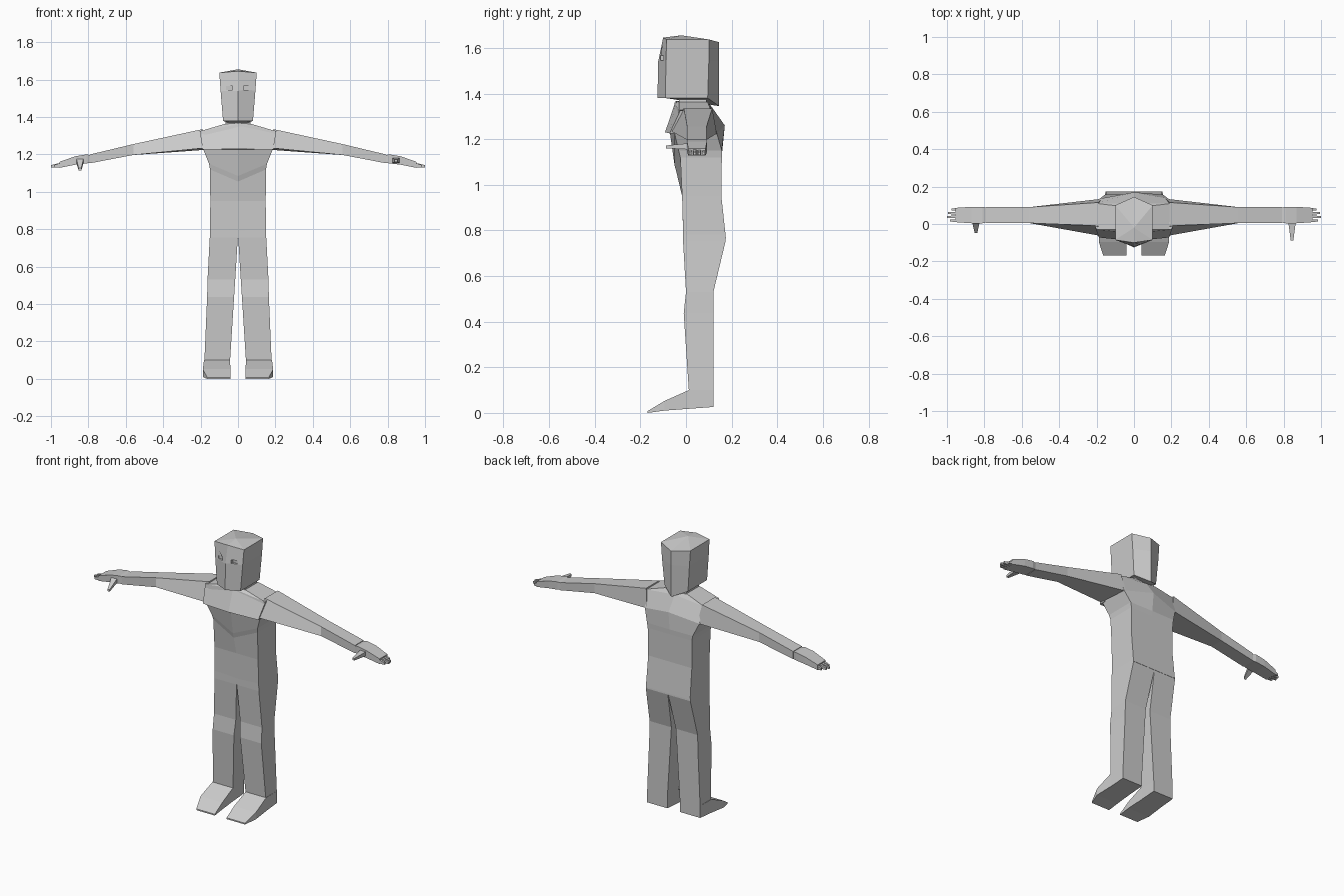
import bpy, bmesh

grey = bpy.data.materials.new("plain grey")
grey.diffuse_color = (0.6, 0.6, 0.6, 1)


def loft(name, rings, peak=None):
    """Skin closed rings of equal length; the last ring may end in a peak."""
    bm = bmesh.new()
    rows = [[bm.verts.new(p) for p in ring] for ring in rings]
    n = len(rows[0])
    for a, b in zip(rows, rows[1:]):
        for i in range(n):
            j = (i + 1) % n
            bm.faces.new((a[i], a[j], b[j], b[i]))
    bm.faces.new(rows[0])
    if peak:
        top = bm.verts.new(peak)
        for i in range(n):
            bm.faces.new((rows[-1][i], rows[-1][(i + 1) % n], top))
    else:
        bm.faces.new(rows[-1])
    bmesh.ops.recalc_face_normals(bm, faces=bm.faces)
    mesh = bpy.data.meshes.new(name)
    bm.to_mesh(mesh)
    bm.free()
    mesh.materials.append(grey)
    obj = bpy.data.objects.new(name, mesh)
    bpy.context.collection.objects.link(obj)
    return obj


def rect_z(z, x0, x1, y0, y1):
    return [(x0, y0, z), (x1, y0, z), (x1, y1, z), (x0, y1, z)]


def rect_x(x, y0, y1, z0, z1):
    return [(x, y0, z0), (x, y1, z0), (x, y1, z1), (x, y0, z1)]


def rect_y(y, x0, x1, z0, z1):
    return [(x0, y, z0), (x1, y, z0), (x1, y, z1), (x0, y, z1)]


def hexagon(w, front, side_f, side_b, back, z_front, z_side, z_back):
    return [(0, front, z_front), (w, side_f, z_side), (w, side_b, z_side),
            (0, back, z_back), (-w, side_b, z_side), (-w, side_f, z_side)]


# Torso: hexagonal sections from hips to neck
loft("torso", [
    hexagon(0.150, -0.012, -0.012, 0.175, 0.175, 0.755, 0.765, 0.765),
    hexagon(0.148, -0.017, -0.017, 0.155, 0.155, 0.95, 0.95, 0.95),
    hexagon(0.150, -0.042, -0.025, 0.157, 0.157, 1.055, 1.12, 1.12),
    hexagon(0.155, -0.050, -0.032, 0.157, 0.159, 1.085, 1.15, 1.15),
    hexagon(0.185, -0.070, -0.050, 0.135, 0.170, 1.225, 1.225, 1.26),
    hexagon(0.200, -0.050, -0.030, 0.110, 0.110, 1.36, 1.325, 1.345),
    hexagon(0.075, -0.040, -0.030, 0.095, 0.100, 1.368, 1.362, 1.355),
])

# Overhanging chest plate
chest = []
for w, ys, yc, zs, zc in [(0.205, -0.025, -0.045, 1.325, 1.368),
                          (0.188, -0.072, -0.092, 1.225, 1.23)]:
    chest.append([(-w, ys, zs), (0, yc, zc), (w, ys, zs),
                  (w, ys + 0.04, zs), (0, yc + 0.04, zc - 0.005), (-w, ys + 0.04, zs)])
loft("chest_plate", chest)

# Neck
loft("neck", [rect_z(1.33, -0.07, 0.07, -0.03, 0.09),
              rect_z(1.40, -0.065, 0.065, -0.03, 0.09)])

# Head: ridge at front and back, shallow peaked crown
head = loft("head", [
    hexagon(0.080, -0.125, -0.090, 0.095, 0.145, 1.38, 1.38, 1.345),
    hexagon(0.093, -0.122, -0.088, 0.100, 0.145, 1.54, 1.54, 1.54),
    hexagon(0.100, -0.100, -0.085, 0.100, 0.145, 1.645, 1.637, 1.625),
], peak=(0, -0.02, 1.655))

for side, s in (("left", 1), ("right", -1)):
    # Eye slot cut into the face
    cutter = loft(side + "_eye_cutter", [
        rect_y(-0.15, s * 0.03, s * 0.065, 1.545, 1.567),
        rect_y(-0.093, s * 0.03, s * 0.065, 1.545, 1.567)])
    cutter.hide_render = True
    cutter.hide_viewport = True
    cut = head.modifiers.new(side + "_eye", 'BOOLEAN')
    cut.operation = 'DIFFERENCE'
    cut.object = cutter

    # Leg
    loft(side + "_leg", [rect_z(z, s * a, s * b, f, r) for z, a, b, f, r in [
        (0.80, 0.000, 0.149, -0.013, 0.171),
        (0.755, 0.001, 0.151, -0.013, 0.174),
        (0.53, 0.015, 0.163, 0.000, 0.120),
        (0.437, 0.021, 0.165, -0.010, 0.120),
        (0.09, 0.043, 0.180, 0.013, 0.120)]])

    # Foot, wedge-shaped toward the toe
    loft(side + "_foot", [rect_y(y, s * a, s * b, z0, z1) for y, a, b, z0, z1 in [
        (0.120, 0.043, 0.180, 0.026, 0.10),
        (0.013, 0.043, 0.182, 0.018, 0.10),
        (-0.095, 0.040, 0.188, 0.010, 0.052),
        (-0.168, 0.040, 0.165, 0.000, 0.008)]])

    # Arm: broad sloping shoulder, straight forearm
    shoulder = [(s * 0.17, -0.065, 1.235), (s * 0.17, 0.135, 1.225),
                (s * 0.19, 0.115, 1.335), (s * 0.19, -0.01, 1.335)]
    loft(side + "_arm", [shoulder] + [rect_x(s * x, 0.005, 0.09, z0, z1)
                                      for x, z0, z1 in [(0.56, 1.197, 1.255),
                                                        (0.79, 1.153, 1.2)]])

    # Hand
    loft(side + "_hand", [rect_x(s * x, y0, y1, z0, z1) for x, y0, y1, z0, z1 in [
        (0.78, 0.010, 0.085, 1.156, 1.195),
        (0.81, 0.004, 0.092, 1.152, 1.20),
        (0.87, 0.004, 0.092, 1.145, 1.19),
        (0.955, 0.010, 0.086, 1.128, 1.16)]])

    # Fingers
    for i, tip in enumerate((0.985, 1.0, 0.995, 0.975)):
        y = 0.018 + i * 0.02
        loft(f"{side}_finger_{i + 1}", [
            rect_x(s * 0.94, y - 0.008, y + 0.008, 1.132, 1.157),
            rect_x(s * tip, y - 0.005, y + 0.005, 1.13, 1.143)])

    # Thumb: level on one hand, drooping on the other
    reach, drop = (-0.088, 0.0) if s > 0 else (-0.048, 0.045)
    loft(side + "_thumb", [
        rect_y(0.01, s * 0.825, s * 0.865, 1.155, 1.182),
        rect_y(reach, s * 0.838, s * 0.852, 1.16 - drop, 1.172 - drop)])
